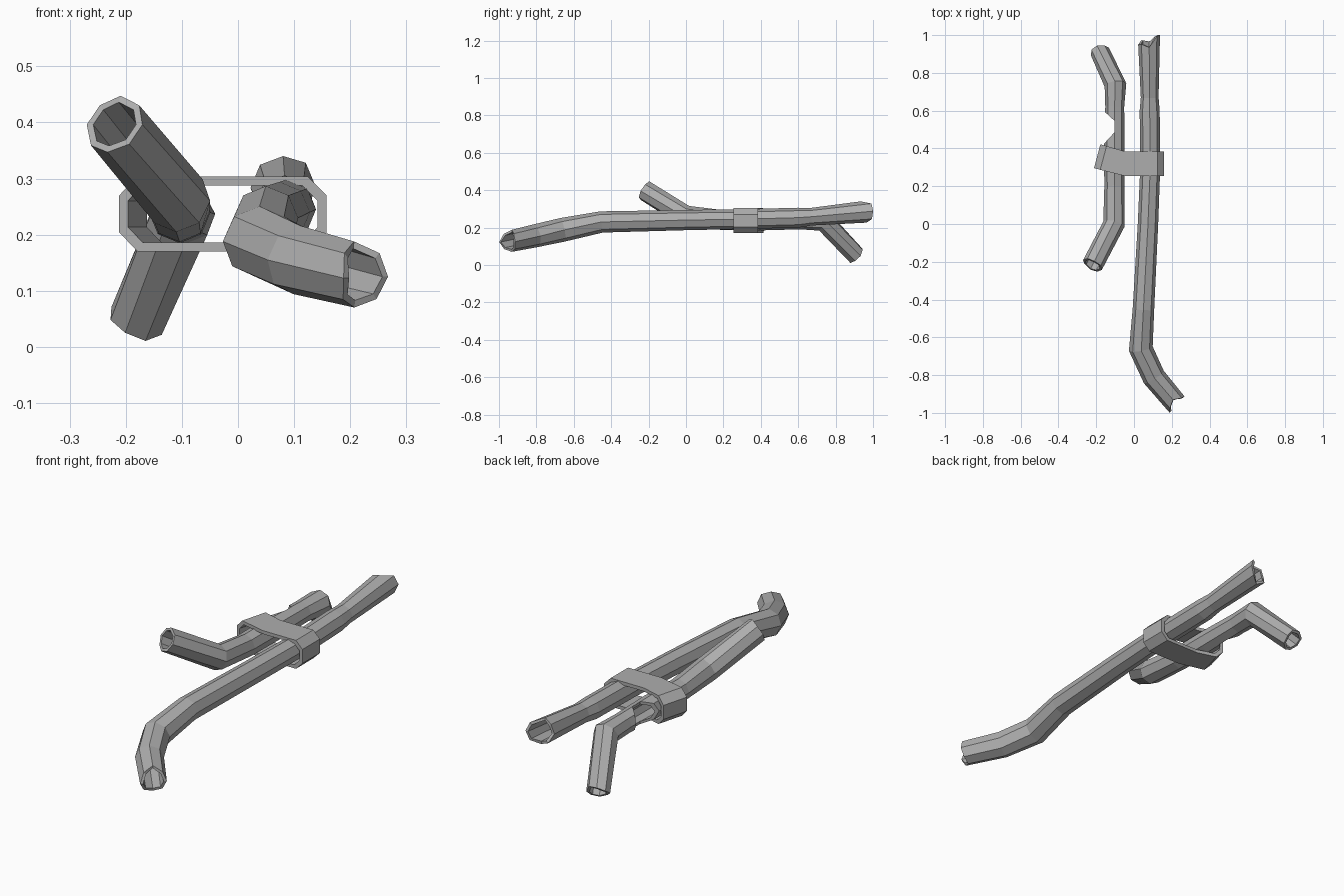
import bpy, bmesh
from math import cos, sin, pi, radians
from mathutils import Vector, Matrix

if "Cube" in bpy.data.objects:
    bpy.data.objects.remove(bpy.data.objects["Cube"])

metal = bpy.data.materials.new("grey_metal")
metal.use_nodes = True
GREY = (0.42, 0.42, 0.42, 1)
metal.diffuse_color = GREY
metal.node_tree.nodes["Principled BSDF"].inputs["Base Color"].default_value = GREY


def skin(name, rows):
    """Join a closed cycle of closed rings into one hollow solid."""
    bm = bmesh.new()
    grid = [[bm.verts.new(p) for p in row] for row in rows]
    n = len(rows[0])
    for a, b in zip(grid, grid[1:] + grid[:1]):
        for k in range(n):
            j = (k + 1) % n
            bm.faces.new((a[k], a[j], b[j], b[k]))
    bmesh.ops.recalc_face_normals(bm, faces=bm.faces)
    mesh = bpy.data.meshes.new(name)
    bm.to_mesh(mesh)
    bm.free()
    mesh.materials.append(metal)
    obj = bpy.data.objects.new(name, mesh)
    bpy.context.collection.objects.link(obj)
    return obj


def pipe(name, path, start_jag, end_jag, wall=0.013, sides=8):
    """Eight-sided hollow pipe through (x, y, z, radius) points with torn ends."""
    pts = [Vector(p[:3]) for p in path]
    last = len(pts) - 1
    outer, inner = [], []
    for i, p in enumerate(pts):
        before = (p - pts[i - 1]).normalized() if i else Vector()
        after = (pts[i + 1] - p).normalized() if i < last else Vector()
        t = (before + after).normalized()
        u = Vector((0, 0, 1)).cross(t).normalized()
        v = t.cross(u)
        jag = start_jag if i == 0 else end_jag if i == last else [0] * sides
        for rings, r in ((outer, path[i][3]), (inner, path[i][3] - wall)):
            rings.append([p + r * (u * cos(2 * pi * k / sides) + v * sin(2 * pi * k / sides))
                          + t * jag[k] for k in range(sides)])
    return skin(name, outer + inner[::-1])


# Long bent pipe, listed from back to front
pipe("long_pipe",
     [(0.08, 0.97, 0.285, 0.058), (0.083, 0.67, 0.258, 0.047),
      (0.083, 0.60, 0.253, 0.053), (0.086, 0.30, 0.245, 0.053),
      (0.074, 0.0, 0.24, 0.054), (0.05, -0.45, 0.23, 0.057),
      (0.036, -0.66, 0.188, 0.064), (0.105, -0.81, 0.155, 0.062),
      (0.223, -0.95, 0.125, 0.058)],
     [-0.03, -0.025, 0.03, 0.015, 0.02, 0.0, 0.01, -0.02],
     [0.0, -0.01, -0.035, -0.01, 0.015, 0.0, -0.015, -0.005])

# Short pipe, bent down at the back and up at the front
short = pipe("short_pipe",
             [(-0.18, 0.912, 0.048, 0.052), (-0.098, 0.735, 0.237, 0.058),
              (-0.102, 0.62, 0.24, 0.05), (-0.104, 0.40, 0.24, 0.055),
              (-0.104, 0.20, 0.24, 0.053), (-0.106, 0.0, 0.26, 0.058),
              (-0.22, -0.217, 0.396, 0.056)],
             [0, 0.01, 0, -0.005, 0, 0.005, 0, 0], [0, 0, 0.005, 0, 0, -0.005, 0, 0])

# Broken-out notch in the outer side of the short pipe
notch = [(-0.2, 0.38), (-0.102, 0.487), (-0.102, 0.545), (-0.2, 0.635)]
bm = bmesh.new()
base = bm.faces.new([bm.verts.new((x, y, 0.1)) for x, y in notch])
top = bmesh.ops.extrude_face_region(bm, geom=[base])["geom"]
bmesh.ops.translate(bm, vec=(0, 0, 0.3),
                    verts=[g for g in top if isinstance(g, bmesh.types.BMVert)])
bmesh.ops.recalc_face_normals(bm, faces=bm.faces)
cut_mesh = bpy.data.meshes.new("notch_cutter")
bm.to_mesh(cut_mesh)
bm.free()
cut_mesh.materials.append(metal)
cutter = bpy.data.objects.new("notch_cutter", cut_mesh)
bpy.context.collection.objects.link(cutter)
cutter.hide_render = True
mod = short.modifiers.new("notch", 'BOOLEAN')
mod.operation, mod.solver, mod.object = 'DIFFERENCE', 'EXACT', cutter
bpy.context.view_layer.objects.active = short
bpy.ops.object.modifier_apply(modifier=mod.name)
bpy.data.objects.remove(cutter)


# Clamp band around both pipes, its outer end skewed backwards
def band_ring(inset, y):
    x0, x1, z0, z1 = -0.2 + inset, 0.158 - inset, 0.17 + inset, 0.304 - inset
    c, pivot = 0.034 - inset * 0.4, Vector((-0.05, 0.32, 0))
    profile = [(x1 - c, z1), (x1, z1 - c), (x1, z0 + c), (x1 - c, z0), (pivot.x, z0),
               (x0 + c, z0), (x0, z0 + c), (x0, z1 - c), (x0 + c, z1), (pivot.x, z1)]
    turn = Matrix.Rotation(radians(-15), 3, 'Z')
    ring = []
    for x, z in profile:
        p = Vector((x, y, z))
        ring.append(pivot + turn @ (p - pivot) if x < pivot.x - 0.01 else p)
    return ring


skin("clamp_band", [band_ring(0, 0.255), band_ring(0, 0.385),
                    band_ring(0.016, 0.385), band_ring(0.016, 0.255)])
